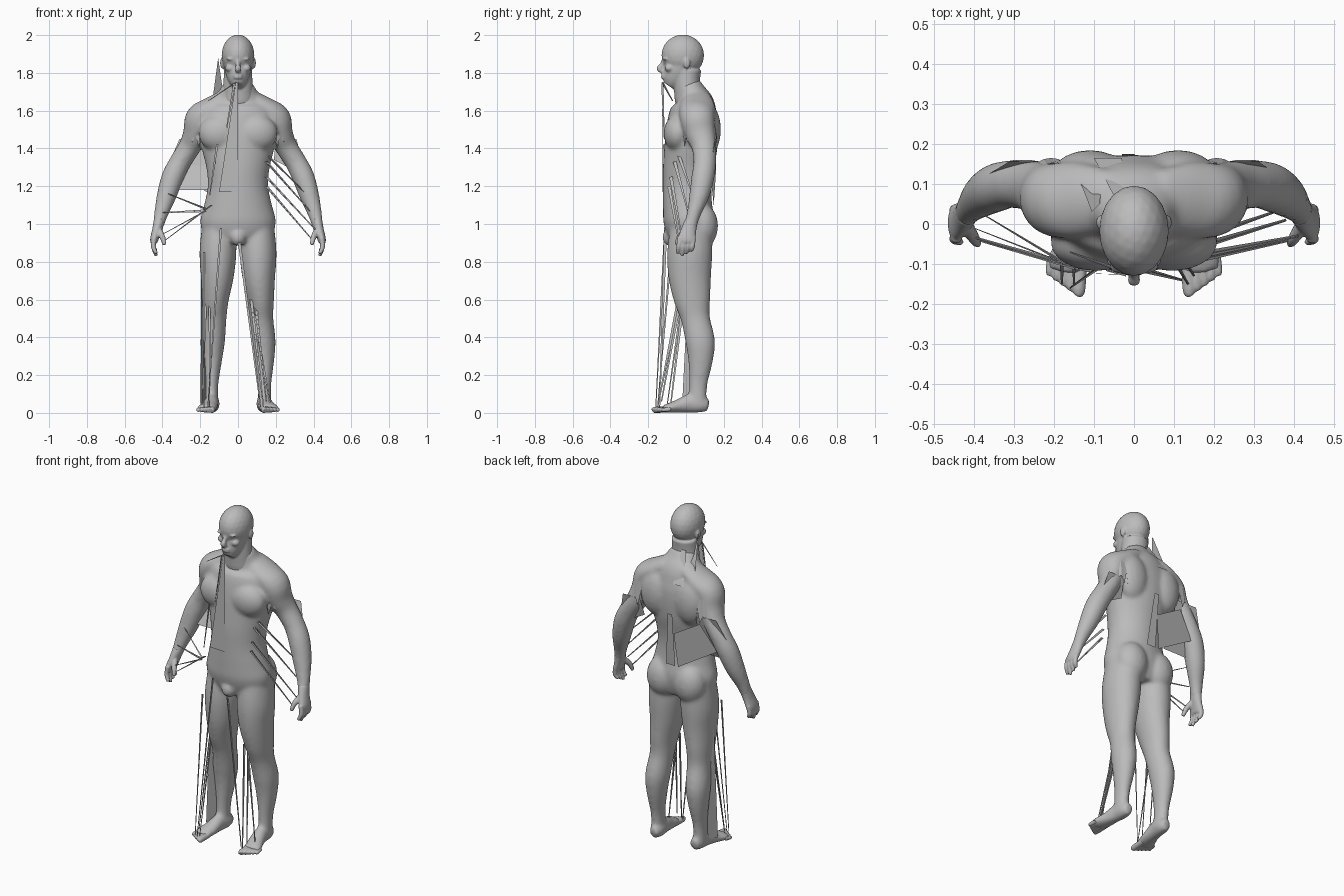
import bpy, bmesh, math
from mathutils import Vector, Matrix

cube = bpy.data.objects.get("Cube")
if cube:
    bpy.data.objects.remove(cube, do_unlink=True)

grey = bpy.data.materials.new("matte grey")
grey.use_nodes = True
grey.diffuse_color = (.5, .5, .5, 1)
grey.node_tree.nodes["Principled BSDF"].inputs["Base Color"].default_value = (.5, .5, .5, 1)


def finish(name, bm):
    """Turn a bmesh into a named grey object."""
    mesh = bpy.data.meshes.new(name)
    bm.to_mesh(mesh)
    bm.free()
    mesh.materials.append(grey)
    obj = bpy.data.objects.new(name, mesh)
    bpy.context.collection.objects.link(obj)
    return obj


def fuse(name, bm, voxel, relax):
    """Melt overlapping closed volumes into one smooth skin."""
    bmesh.ops.recalc_face_normals(bm, faces=bm.faces[:])
    obj = finish(name, bm)
    remesh = obj.modifiers.new("fuse", 'REMESH')
    remesh.mode = 'VOXEL'
    remesh.voxel_size = voxel
    soften = obj.modifiers.new("soften", 'SMOOTH')
    soften.factor = .5
    soften.iterations = relax
    for other in bpy.context.selected_objects:
        other.select_set(False)
    bpy.context.view_layer.objects.active = obj
    obj.select_set(True)
    for label in ("fuse", "soften"):
        bpy.ops.object.modifier_apply(modifier=label)
    bpy.ops.object.shade_smooth()
    return obj


def flow(stations, steps=4):
    """Smoothly interpolated (Catmull-Rom) copy of a station list."""
    pts = [Vector((*s[:4], s[-1])) for s in stations]
    pts = [pts[0]] + pts + [pts[-1]]
    result = []
    for a, b, c, d in zip(pts, pts[1:], pts[2:], pts[3:]):
        for i in range(steps):
            t = i / steps
            result.append(b + (c - a) * (t / 2) + (a * 2 - b * 5 + c * 4 - d) * (t * t / 2)
                          + (b * 3 - a - c * 3 + d) * (t ** 3 / 2))
    return result + [pts[-1]]


def tube(bm, stations, side=1, sides=24):
    """Closed loft through (x, y, z, radius, second radius) stations."""
    stations = flow(stations)
    centres = [Vector((s[0] * side, s[1], s[2])) for s in stations]
    last = len(centres) - 1
    rings = []
    for i, station in enumerate(stations):
        along = (centres[min(i + 1, last)] - centres[max(i - 1, 0)]).normalized()
        u = Vector((1, 0, 0))
        u = (u - along * u.dot(along)).normalized()
        v = along.cross(u)
        ring = []
        for k in range(sides):
            a = math.tau * k / sides
            offset = u * math.cos(a) * station[3] + v * math.sin(a) * station[4]
            ring.append(bm.verts.new(centres[i] + offset))
        rings.append(ring)
    for low, high in zip(rings, rings[1:]):
        for k in range(sides):
            n = (k + 1) % sides
            bm.faces.new((low[k], low[n], high[n], high[k]))
    bm.faces.new(rings[0][::-1])
    bm.faces.new(rings[-1])


def slabs(bm, profile):
    """Upright loft from (z, half width, front y, back y) slices."""
    tube(bm, [(0, (f + b) / 2, z, w, (b - f) / 2) for z, w, f, b in profile], sides=32)


def ball(bm, centre, size):
    place = Matrix.Translation(centre) @ Matrix.Diagonal((*size, 1))
    bmesh.ops.create_icosphere(bm, subdivisions=3, radius=1, matrix=place)


# Trunk, limbs and feet as one skin
body = bmesh.new()
slabs(body, [(.9, .13, -.08, .12), (.95, .185, -.103, .14), (1.02, .2, -.12, .15),
             (1.1, .18, -.122, .138), (1.2, .16, -.122, .135), (1.3, .168, -.122, .145),
             (1.4, .192, -.115, .165), (1.5, .205, -.105, .173), (1.58, .2, -.09, .168),
             (1.64, .165, -.065, .15), (1.69, .11, -.055, .11), (1.74, .08, -.06, .075)])
ball(body, (0, -.085, .93), (.042, .04, .048))
for side in (1, -1):
    ball(body, (.095 * side, -.045, 1.48), (.115, .073, .1))
    ball(body, (.11 * side, .115, 1.5), (.1, .07, .14))
    ball(body, (.09 * side, .085, .99), (.095, .085, .12))
    tube(body, [(.06, .06, 1.67, .045, .075), (.14, .06, 1.615, .06, .095),
                (.2, .06, 1.56, .078, .092), (.225, .075, 1.48, .066, .08),
                (.255, .095, 1.41, .059, .066), (.305, .1, 1.33, .057, .06),
                (.345, .09, 1.25, .059, .061), (.378, .07, 1.15, .052, .053),
                (.408, .04, 1.05, .037, .037), (.424, .02, .98, .027, .036)], side)
    tube(body, [(.1, .03, 1.0, .09, .11), (.106, .02, .85, .098, .12),
                (.11, .02, .72, .087, .113), (.12, .033, .6, .071, .097),
                (.124, .05, .5, .063, .077), (.134, .075, .38, .065, .078),
                (.138, .077, .28, .054, .066), (.14, .065, .15, .036, .048),
                (.14, .06, .05, .036, .05)], side)
    tube(body, [(.135, .12, .04, .025, .03), (.135, .08, .045, .038, .044),
                (.14, .02, .05, .038, .05), (.15, -.04, .036, .044, .036),
                (.163, -.09, .026, .052, .026), (.168, -.12, .02, .047, .02)], side)
fuse("body", body, .01, 9)

# Toes, shrinking from the big toe outward
for side, label in ((1, "left"), (-1, "right")):
    toes = bmesh.new()
    for i in range(5):
        x, tip, r = .134 + .018 * i, -.177 + .012 * i, .017 - .0015 * i
        tube(toes, [(x, -.08, .02, r), (x + .004, tip + .014, .016, r),
                    (x + .007, tip, .013, r * .6)], side, 12)
    fuse(label + "_toes", toes, .004, 2)

# Hands with palm, thumb and four fingers
for side, label in ((1, "left"), (-1, "right")):
    hand = bmesh.new()
    tube(hand, [(.416, .03, 1.02, .03, .034), (.428, .015, .97, .026, .04),
                (.443, .004, .92, .022, .047), (.445, .002, .9, .018, .045)], side)
    for i in range(4):
        y = -.034 + .024 * i
        drop = .832 + .012 * abs(i - 1)
        tube(hand, [(.442, y, .93, .014), (.448, y - .004, .88, .013),
                    (.432, y - .012, drop, .009)], side, 12)
    tube(hand, [(.42, .0, .97, .017), (.4, -.035, .93, .015),
                (.39, -.05, .89, .01)], side, 12)
    fuse(label + "_hand", hand, .005, 2)

# Head, face and neck
head = bmesh.new()
slabs(head, [(1.62, .1, -.05, .11), (1.68, .088, -.062, .1), (1.74, .078, -.065, .075),
             (1.82, .074, -.06, .08)])
slabs(head, [(1.732, .028, -.124, -.06), (1.755, .047, -.132, -.02), (1.79, .063, -.126, .02),
             (1.83, .072, -.119, .05), (1.86, .078, -.113, .07), (1.91, .08, -.12, .08)])
ball(head, (0, -.017, 1.893), (.087, .113, .11))
tube(head, [(0, -.116, 1.87, .011), (0, -.129, 1.842, .012),
            (0, -.141, 1.823, .016), (0, -.122, 1.808, .014)], sides=12)
for z in (1.787, 1.775):
    ball(head, (0, -.116, z), (.026, .017, .008))
for side in (1, -1):
    ball(head, (.034 * side, -.108, 1.874), (.028, .015, .008))
    ball(head, (.044 * side, -.088, 1.825), (.024, .024, .02))
    ball(head, (.034 * side, -.1, 1.853), (.014, .011, .006))
    ball(head, (.083 * side, .004, 1.852), (.012, .018, .03))
fuse("head", head, .006, 3)


def sheet(name, *corners):
    """Flat torn sheet spanning the given corners."""
    bm = bmesh.new()
    bm.faces.new([bm.verts.new(c) for c in corners])
    return finish(name, bm)


def strands(name, width, *pairs):
    """Thin tapering ribbons stretched between pairs of points."""
    bm = bmesh.new()
    for start, end in pairs:
        a, b = Vector(start), Vector(end)
        for across in (Vector((1, 0, 0)), (b - a).normalized().cross(Vector((1, 0, 0)))):
            w = across.normalized() * width
            bm.faces.new([bm.verts.new(p) for p in (a - w, a + w, b + w * .4, b - w * .4)])
    return finish(name, bm)


# Ragged shoulder hems
for side, label in ((1, "left"), (-1, "right")):
    hem = bmesh.new()
    upper, lower = [], []
    for k in range(24):
        a = math.tau * k / 24
        c, s = math.cos(a), math.sin(a)
        upper.append(hem.verts.new(((.2 + .068 * c) * side, .065 + .088 * s, 1.55)))
        z = 1.43 + (.035 if k % 2 else -.01) + .02 * math.sin(k * 2)
        lower.append(hem.verts.new(((.207 + .07 * c) * side, .08 + .085 * s, z)))
    for k in range(24):
        n = (k + 1) % 24
        hem.faces.new((upper[k], lower[k], lower[n], upper[n]))
    bmesh.ops.recalc_face_normals(hem, faces=hem.faces[:])
    finish(label + "_shoulder_hem", hem)

# Torn sheets on the trunk and arms
sheet("chest_sheet", (-.012, -.125, 1.75), (0, -.125, 1.75), (0, -.128, 1.17), (-.1, -.124, 1.17))
sheet("neck_sheet", (-.105, .03, 1.88), (-.085, .05, 1.74), (-.08, .14, 1.63), (-.14, .12, 1.62))
sheet("nape_sheet", (-.02, .07, 1.77), (-.05, .07, 1.77), (-.1, .165, 1.6), (-.03, .165, 1.6))
sheet("spine_sheet", (-.03, .175, 1.42), (0, .175, 1.42), (.03, .146, 1.1), (-.03, .146, 1.1))
sheet("waist_sheet", (-.05, .147, 1.1), (-.03, .16, 1.3), (-.2, .155, 1.4), (-.3, .13, 1.25))
sheet("right_arm_upper_sheet", (-.31, .157, 1.45), (-.17, .155, 1.45),
      (-.17, .12, 1.31), (-.37, .12, 1.31))
sheet("right_arm_lower_sheet", (-.36, .12, 1.31), (-.16, .12, 1.31),
      (-.16, .06, 1.18), (-.35, .06, 1.18))
sheet("left_arm_sheet", (.31, .157, 1.45), (.2, .155, 1.45), (.19, .12, 1.34), (.36, .12, 1.25))
sheet("right_leg_sheet", (-.195, .02, .85), (-.198, -.02, .05), (-.16, .05, .05), (-.15, .12, .85))

# Stretched ribbons
strands("left_arm_strands", .009,
        ((.15, -.04, 1.37), (.35, .03, 1.17)), ((.15, -.06, 1.33), (.38, .01, 1.07)),
        ((.15, -.08, 1.25), (.41, -.03, .97)), ((.15, -.09, 1.2), (.39, -.04, .92)))
strands("right_arm_strands", .007,
        ((-.17, -.1, 1.08), (-.37, .02, 1.16)), ((-.17, -.1, 1.07), (-.4, -.01, 1.06)),
        ((-.17, -.1, 1.07), (-.41, -.03, .94)), ((-.14, -.11, 1.1), (-.39, -.04, .91)))
strands("left_leg_strands", .008,
        ((.005, -.11, .92), (.12, -.14, .03)), ((.07, -.04, .6), (.135, -.15, .03)),
        ((.09, -.03, .6), (.15, -.13, .06)), ((.08, -.02, .55), (.17, -.08, .05)))
strands("right_leg_strands", .006,
        ((-.09, -.11, .98), (-.16, -.16, .03)), ((-.18, -.08, .85), (-.18, -.15, .03)),
        ((-.15, -.03, .62), (-.15, -.15, .03)), ((-.17, -.02, .6), (-.19, -.1, .04)))
strands("chin_strands", .006,
        ((-.01, -.125, 1.75), (-.16, -.07, 1.65)), ((-.02, -.125, 1.74), (-.07, -.115, 1.45)),
        ((-.11, -.115, 1.42), (-.15, -.11, 1.15)))
